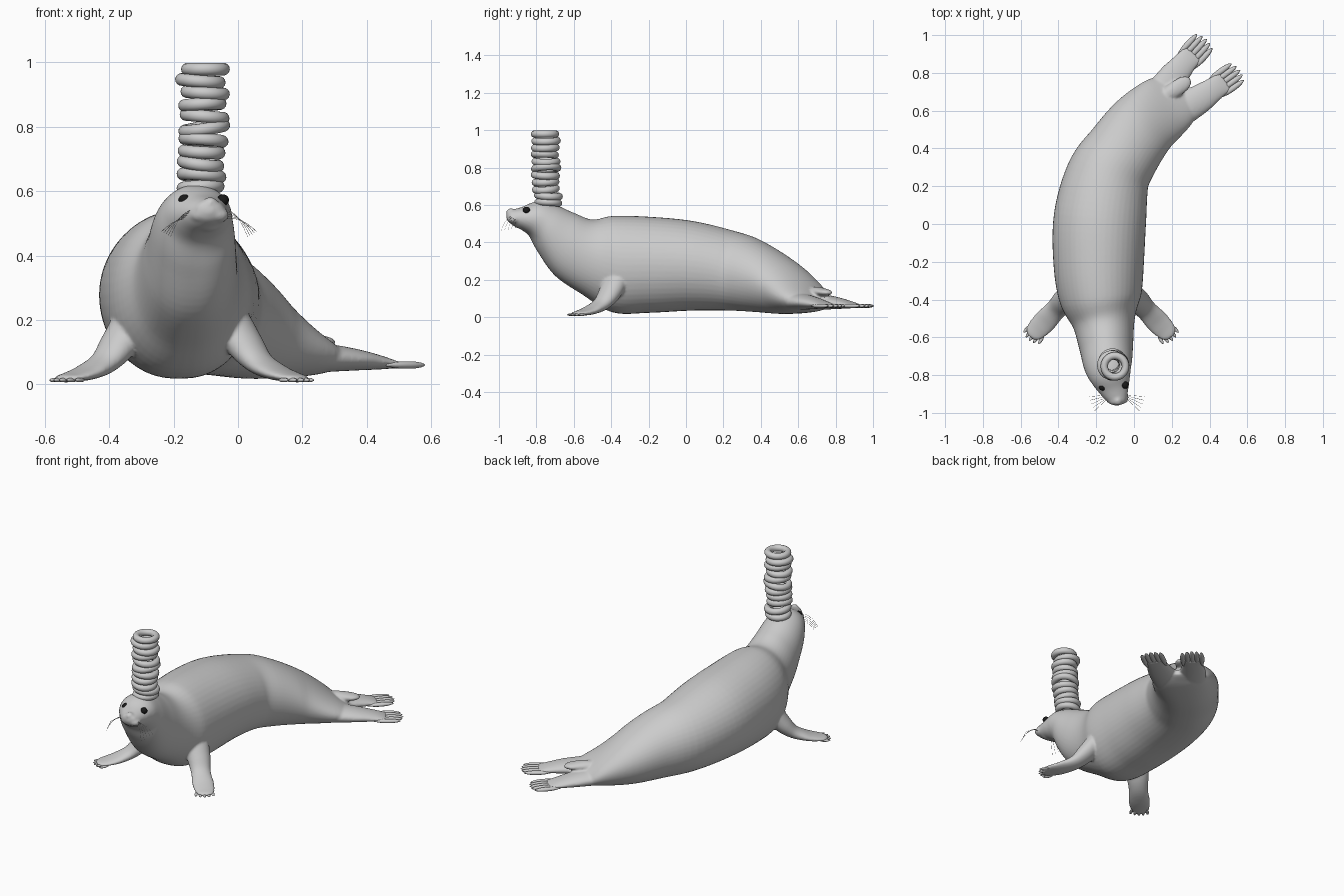
import bpy, bmesh, math, random
from mathutils import Vector, Euler

if "Cube" in bpy.data.objects:
    bpy.data.objects.remove(bpy.data.objects["Cube"])

random.seed(4)


def finish(bm, name, mat=None):
    bmesh.ops.recalc_face_normals(bm, faces=bm.faces)
    me = bpy.data.meshes.new(name)
    bm.to_mesh(me)
    bm.free()
    for p in me.polygons:
        p.use_smooth = True
    ob = bpy.data.objects.new(name, me)
    bpy.context.collection.objects.link(ob)
    if mat:
        me.materials.append(mat)
    return ob


def spline(rows, steps):
    """Catmull-Rom through rows of numbers."""
    out = []
    for i in range(len(rows) - 1):
        a, b, c, d = (rows[max(0, min(len(rows) - 1, i + k))] for k in (-1, 0, 1, 2))
        for s in range(steps):
            t = s / steps
            out.append([0.5 * (2 * q + (r - p) * t + (2 * p - 5 * q + 4 * r - u) * t * t
                               + (3 * q - p - 3 * r + u) * t ** 3) for p, q, r, u in zip(a, b, c, d)])
    return out + [list(rows[-1])]


def loft(bm, rows, steps=6, sides=32, belly=1.0):
    """Oval tube; row = x, y, z, half width, half height, lean; belly < 1 fills the underside."""
    pts = spline(rows, steps)
    rings = []
    for i, (x, y, z, w, h, lean) in enumerate(pts):
        p, q = pts[max(i - 1, 0)], pts[min(i + 1, len(pts) - 1)]
        fwd = Vector((q[0] - p[0], q[1] - p[1], 0)).normalized()
        side = Vector((fwd.y, -fwd.x, 0))
        a = math.radians(lean)
        up = fwd * math.sin(a) + Vector((0, 0, math.cos(a)))
        w, h = max(w, 0.001), max(h, 0.001)
        ring = []
        for k in range(sides):
            t = 2 * math.pi * k / sides
            c, s = math.cos(t), math.sin(t)
            if s < 0:
                c = math.copysign(abs(c) ** belly, c)
            ring.append(bm.verts.new(Vector((x, y, z)) + side * w * c + up * h * s))
        rings.append(ring)
    for r, s in zip(rings, rings[1:]):
        for k in range(sides):
            bm.faces.new((r[k], r[(k + 1) % sides], s[(k + 1) % sides], s[k]))
    bm.faces.new(rings[0])
    bm.faces.new(rings[-1])


def digits(bm, tip, direction, spread, length, r, fan):
    """Five tapering toes or claws across a flipper end."""
    d = Vector(direction).normalized()
    side = Vector((d.y, -d.x, 0))
    for k in range(-2, 3):
        e = (d + side * fan * k).normalized()
        end = Vector(tip) + side * spread * k / 2 - d * 0.004 * k * k
        rows = [(*(end - e * length * f), r * g, r * g * 0.75, 0)
                for f, g in ((1, 0.3), (0.7, 0.9), (0.35, 1), (0.1, 0.6), (0, 0.05))]
        loft(bm, rows, 3, 10)


def ball(bm, loc, scale):
    vs = bmesh.ops.create_uvsphere(bm, u_segments=24, v_segments=14, radius=1)["verts"]
    for v in vs:
        v.co = Vector(loc) + Vector([a * b for a, b in zip(v.co, scale)])


black = bpy.data.materials.new("black")
black.diffuse_color = (0.01, 0.01, 0.01, 1)
black.use_nodes = True
black.node_tree.nodes["Principled BSDF"].inputs["Base Color"].default_value = black.diffuse_color
skin, toes = bmesh.new(), bmesh.new()

# Torso, neck and head in one loft from tail to nose
loft(skin, [
    (0.275, 0.735, 0.07, 0.04, 0.015, 0), (0.25, 0.71, 0.075, 0.115, 0.032, 0),
    (0.19, 0.645, 0.098, 0.165, 0.073, 0), (0.05, 0.525, 0.165, 0.187, 0.148, 0),
    (-0.06, 0.38, 0.22, 0.202, 0.193, 0), (-0.14, 0.24, 0.25, 0.224, 0.215, 0),
    (-0.18, 0.03, 0.275, 0.245, 0.24, 0), (-0.187, -0.2, 0.28, 0.24, 0.257, 0),
    (-0.178, -0.39, 0.283, 0.218, 0.258, 0), (-0.16, -0.525, 0.32, 0.165, 0.203, -7),
    (-0.147, -0.65, 0.39, 0.143, 0.175, -17), (-0.138, -0.745, 0.475, 0.128, 0.134, -20),
    (-0.123, -0.81, 0.524, 0.108, 0.098, -12), (-0.106, -0.87, 0.527, 0.083, 0.064, 0),
    (-0.092, -0.92, 0.533, 0.058, 0.044, 0), (-0.088, -0.95, 0.54, 0.038, 0.03, 0),
    (-0.087, -0.962, 0.54, 0.004, 0.004, 0)], 6, 48, 0.85)

# Muzzle pads, chin and nose
for s in (-1, 1):
    ball(skin, (-0.09 + s * 0.028, -0.918, 0.526), (0.034, 0.036, 0.025))
ball(skin, (-0.097, -0.885, 0.494), (0.04, 0.036, 0.02))
ball(skin, (-0.086, -0.936, 0.563), (0.022, 0.024, 0.019))

# Front flippers, mirrored about the chest centre
for s in (-1, 1):
    mx = lambda x: -0.175 + s * x
    loft(skin, [(mx(0.11), -0.345, 0.27, 0.05, 0.04, 50), (mx(0.15), -0.375, 0.20, 0.07, 0.055, 60),
                (mx(0.195), -0.41, 0.125, 0.066, 0.052, 52), (mx(0.24), -0.455, 0.068, 0.056, 0.036, 35),
                (mx(0.292), -0.51, 0.038, 0.062, 0.024, 12), (mx(0.335), -0.555, 0.024, 0.058, 0.016, 5),
                (mx(0.362), -0.587, 0.018, 0.044, 0.012, 0), (mx(0.373), -0.6, 0.016, 0.02, 0.008, 0)], 5, 24)
    digits(toes, (mx(0.38), -0.618, 0.013), (s * 0.6, -0.8, 0), 0.05, 0.055, 0.009, 0.05)

# Hind flippers with long toes
hind = (((0.12, 0.66), (0.205, 0.775), (0.275, 0.86), (0.315, 0.905), (0.385, 0.98)),
        ((0.22, 0.585), (0.345, 0.66), (0.435, 0.723), (0.485, 0.757), (0.562, 0.815)))
shape = ((0.085, 0.09, 0.05), (0.078, 0.078, 0.036), (0.068, 0.062, 0.022), (0.06, 0.06, 0.01))
for path in hind:
    loft(skin, [(*p, *q, 0) for p, q in zip(path, shape)], 6, 24)
    d = Vector((*path[4], 0)) - Vector((*path[2], 0))
    digits(toes, (*path[4], 0.06), d, 0.055, 0.15, 0.0155, 0.0)

# Small tail lobe
loft(skin, [(0.13, 0.66, 0.13, 0.03, 0.03, 0), (0.2, 0.70, 0.135, 0.042, 0.028, 0),
            (0.26, 0.742, 0.133, 0.04, 0.019, 0), (0.288, 0.762, 0.131, 0.026, 0.012, 0),
            (0.299, 0.769, 0.13, 0.004, 0.003, 0)], 5, 20)

# Blend all the flesh into one smooth skin
body = finish(skin, "body")
mod = body.modifiers.new("blend", "REMESH")
mod.mode = "VOXEL"
mod.voxel_size = 0.007
mod.use_smooth_shade = True
mod = body.modifiers.new("soften", "SMOOTH")
mod.factor = 0.5
mod.iterations = 5
finish(toes, "toes_and_claws")

# Eyes, the head turned slightly
bm = bmesh.new()
ball(bm, (-0.166, -0.864, 0.572), (0.019, 0.019, 0.018))
ball(bm, (-0.047, -0.853, 0.572), (0.019, 0.019, 0.018))
finish(bm, "eyes", black)

# Stack of wobbly rings on the head
COUNT = 11
for i in range(COUNT):
    last = i == COUNT - 1
    bpy.ops.mesh.primitive_torus_add(
        major_segments=40, minor_segments=14, major_radius=0.058 + random.uniform(-0.005, 0.004),
        minor_radius=0.0195,
        location=(-0.11 + random.uniform(-0.008, 0.008) + (0.005 if last else 0),
                  -0.735 - 0.017 * min(i / 3, 1) + random.uniform(-0.005, 0.005), 0.612 + 0.0367 * i))
    ring = bpy.context.object
    ring.name = "ring_%02d" % (i + 1)
    if not last:
        ring.rotation_euler = Euler((random.uniform(-0.08, 0.08), random.choice((-1, 1)) * random.uniform(0.05, 0.16), 0))
    bpy.ops.object.shade_smooth()

# Whiskers
cu = bpy.data.curves.new("whiskers", "CURVE")
cu.dimensions = "3D"
cu.bevel_depth = 0.0007
cu.bevel_resolution = 0
for s in (-1, 1):
    for k in range(5):
        root = Vector((-0.09 + s * 0.05, -0.925 + 0.005 * k, 0.538 - 0.006 * k))
        sp = cu.splines.new("POLY")
        sp.points.add(6)
        for j, p in enumerate(sp.points):
            t = j / 6
            p.co = (*(root + Vector((s * (0.07 + 0.007 * k) * t, (-0.065 + 0.014 * k) * t,
                                     0.02 * t - (0.1 - 0.01 * k) * t * t))), 1)
ob = bpy.data.objects.new("whiskers", cu)
bpy.context.collection.objects.link(ob)
